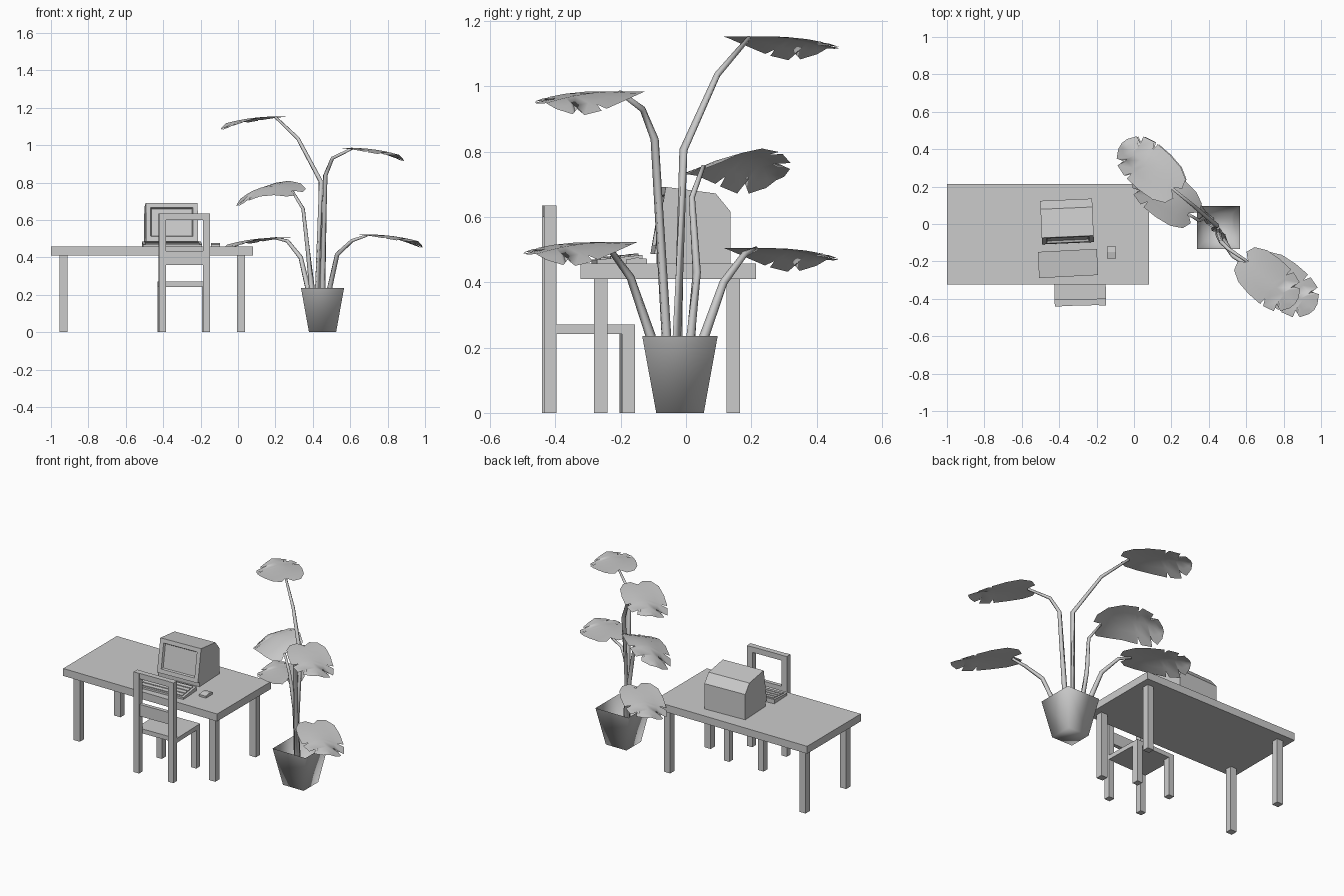
import bpy, bmesh, math
from mathutils import Vector, Matrix

if "Cube" in bpy.data.objects:
    bpy.data.objects.remove(bpy.data.objects["Cube"])

grey = bpy.data.materials.new("plain_grey")
grey.diffuse_color = (0.6, 0.6, 0.6, 1)
grey.use_nodes = True
grey.node_tree.nodes["Principled BSDF"].inputs["Base Color"].default_value = grey.diffuse_color


def finish(name, bm, smooth=0, turn=0, pivot=(0, 0, 0)):
    if turn:
        p = Vector(pivot)
        m = Matrix.Translation(p) @ Matrix.Rotation(math.radians(turn), 4, 'Z') @ Matrix.Translation(-p)
        bm.transform(m)
    me = bpy.data.meshes.new(name)
    bm.to_mesh(me)
    bm.free()
    me.materials.append(grey)
    ob = bpy.data.objects.new(name, me)
    bpy.context.collection.objects.link(ob)
    for f in me.polygons:
        f.use_smooth = bool(smooth)
    return ob


def add_box(bm, x0, x1, y0, y1, z0, z1):
    m = Matrix.Translation(((x0 + x1) / 2, (y0 + y1) / 2, (z0 + z1) / 2)) @ \
        Matrix.Diagonal((x1 - x0, y1 - y0, z1 - z0, 1))
    bmesh.ops.create_cube(bm, size=1, matrix=m)


def box(name, *dims, **kw):
    bm = bmesh.new()
    add_box(bm, *dims)
    return finish(name, bm, **kw)


def prism(profile, x0, x1):
    """Side profile in (y, z) extruded along x."""
    bm = bmesh.new()
    f = bm.faces.new([bm.verts.new((x0, y, z)) for y, z in profile])
    r = bmesh.ops.extrude_face_region(bm, geom=[f])
    bmesh.ops.translate(bm, vec=(x1 - x0, 0, 0),
                        verts=[v for v in r["geom"] if isinstance(v, bmesh.types.BMVert)])
    bmesh.ops.recalc_face_normals(bm, faces=bm.faces)
    return bm


# Table
box("table_top", -1.0, 0.08, -0.323, 0.215, 0.41, 0.457)
for x in (-0.955, -0.005):
    for y in (-0.282, 0.124):
        box("table_leg", x, x + 0.043, y, y + 0.042, 0, 0.41)

# Chair, turned slightly
chair = dict(turn=1.5, pivot=(-0.29, -0.3, 0))
for x in (-0.427, -0.19):
    box("chair_back_post", x, x + 0.038, -0.438, -0.4, 0, 0.635, **chair)
    box("chair_front_leg", x, x + 0.038, -0.2, -0.16, 0, 0.242, **chair)
box("chair_top_rail", -0.389, -0.19, -0.436, -0.402, 0.6, 0.635, **chair)
box("chair_back_slat", -0.389, -0.19, -0.43, -0.406, 0.36, 0.435, **chair)
box("chair_seat", -0.427, -0.152, -0.405, -0.16, 0.242, 0.27, **chair)

# Monitor with recessed screen
bm = prism([(-0.103, 0.487), (-0.068, 0.692), (0.085, 0.672), (0.13, 0.617), (0.13, 0.457),
            (-0.085, 0.457), (-0.085, 0.487)], -0.497, -0.219)
front = min((f for f in bm.faces if abs(f.normal.x) < 0.5 and f.calc_area() > 0.03),
            key=lambda f: f.normal.y)
bmesh.ops.inset_region(bm, faces=[front], thickness=0.036)
bmesh.ops.inset_region(bm, faces=[front], thickness=0.008, depth=-0.012)
finish("monitor", bm, turn=2.5, pivot=(-0.357, 0.015, 0))

# Keyboard and key rows
pivot = (-0.353, -0.211, 0)
bm = prism([(-0.281, 0.457), (-0.281, 0.469), (-0.141, 0.484), (-0.141, 0.457)], -0.511, -0.195)
finish("keyboard", bm, turn=3, pivot=pivot)
for i in range(4):
    y = -0.27 + i * 0.031
    z = 0.470 + i * 0.0033
    bm = prism([(y, z - 0.004), (y, z + 0.005), (y + 0.024, z + 0.0075), (y + 0.024, z - 0.002)],
               -0.497, -0.209)
    finish("key_row", bm, turn=3, pivot=pivot)

# Mouse
bm = prism([(-0.184, 0.457), (-0.184, 0.469), (-0.15, 0.476), (-0.12, 0.472), (-0.12, 0.457)],
           -0.144, -0.096)
finish("mouse", bm)

# Open square pot
bm = bmesh.new()
add_box(bm, 0.337, 0.567, -0.134, 0.097, 0, 0.235)
for v in bm.verts:
    if v.co.z < 0.1:
        v.co.x = 0.452 + (v.co.x - 0.452) * 0.63
        v.co.y = -0.018 + (v.co.y + 0.018) * 0.63
bmesh.ops.delete(bm, geom=[f for f in bm.faces if f.normal.z > 0.5], context='FACES_ONLY')
finish("plant_pot", bm, smooth=1)


def stem(points):
    """Tapered six-sided stem starting inside the pot."""
    x, y, _ = points[0]
    pts = [Vector(((x + 0.452) / 2, (y - 0.018) / 2, 0.02))] + [Vector(p) for p in points]
    bm = bmesh.new()
    rings = []
    for i, p in enumerate(pts):
        d = (pts[min(i + 1, len(pts) - 1)] - pts[max(i - 1, 0)]).normalized()
        q = d.to_track_quat('Z', 'Y')
        r = 0.018 - 0.011 * i / (len(pts) - 1)
        rings.append([bm.verts.new(p + q @ Vector((r * math.cos(a * math.pi / 3),
                                                   r * math.sin(a * math.pi / 3), 0)))
                      for a in range(6)])
    for a, b in zip(rings, rings[1:]):
        for k in range(6):
            bm.faces.new((a[k], a[(k + 1) % 6], b[(k + 1) % 6], b[k]))
    bm.faces.new(rings[-1])
    bm.faces.new(rings[0][::-1])
    finish("plant_stem", bm, smooth=1)


# Half outline of a leaf with notches: (along, across, along on midrib)
EDGE = [(-0.13, 0.3, 0), (-0.08, 0.7, 0.05), (0.1, 0.97, 0.15), (0.35, 1.06, 0.35),
        (0.6, 1.05, 0.5), (0.6, 0.72, 0.56), (0.66, 1.03, 0.62), (0.84, 0.88, 0.75),
        (0.8, 0.55, 0.79), (0.92, 0.68, 0.84), (1.0, 0.3, 0.93), (1.02, 0, 1.02)]


def leaf(base, angle, length=0.35, half=0.118, rise=0, bend=0.035, roll=0):
    d = Vector((math.cos(math.radians(angle)), math.sin(math.radians(angle)), 0))
    n = Vector((-d.y, d.x, 0))
    bm = bmesh.new()

    def vert(u, v):
        w = max(u, 0)
        z = rise * u - bend * w * w - 0.055 * w * max(v, 0) - 0.01 * w * abs(v) - roll * v
        return bm.verts.new(Vector(base) + d * u * length + n * v * half + Vector((0, 0, z)))

    for side in (1, -1):
        rows = [(vert(r, 0), vert((r + u) / 2, side * v / 2), vert(u, side * v)) for u, v, r in EDGE]
        for a, b in zip(rows, rows[1:]):
            for k in range(2):
                q = (a[k], b[k], b[k + 1], a[k + 1])
                bm.faces.new(q if side > 0 else q[::-1])
    bmesh.ops.remove_doubles(bm, verts=bm.verts, dist=0.0005)
    finish("plant_leaf", bm, smooth=1)


# Plant: five stems, each with a drooping leaf
stem([(0.427, -0.026, 0.235), (0.443, -0.008, 0.805), (0.32, 0.096, 1.036), (0.2, 0.194, 1.15)])
leaf((0.2, 0.194, 1.153), 138)
stem([(0.452, -0.06, 0.235), (0.467, -0.096, 0.838), (0.505, -0.133, 0.93), (0.61, -0.203, 0.982)])
leaf((0.61, -0.203, 0.985), -42, length=0.33)
stem([(0.395, 0.015, 0.235), (0.374, 0.033, 0.43), (0.348, 0.018, 0.66), (0.29, 0.053, 0.755)])
leaf((0.29, 0.06, 0.757), 142, length=0.345, rise=0.13, bend=0.17, roll=0.03)
stem([(0.374, 0.056, 0.235), (0.335, 0.115, 0.4), (0.265, 0.18, 0.487), (0.2, 0.215, 0.503)])
leaf((0.205, 0.195, 0.505), 138, length=0.345)
stem([(0.49, -0.108, 0.235), (0.53, -0.17, 0.415), (0.61, -0.225, 0.49), (0.69, -0.243, 0.517)])
leaf((0.69, -0.23, 0.523), -40)
